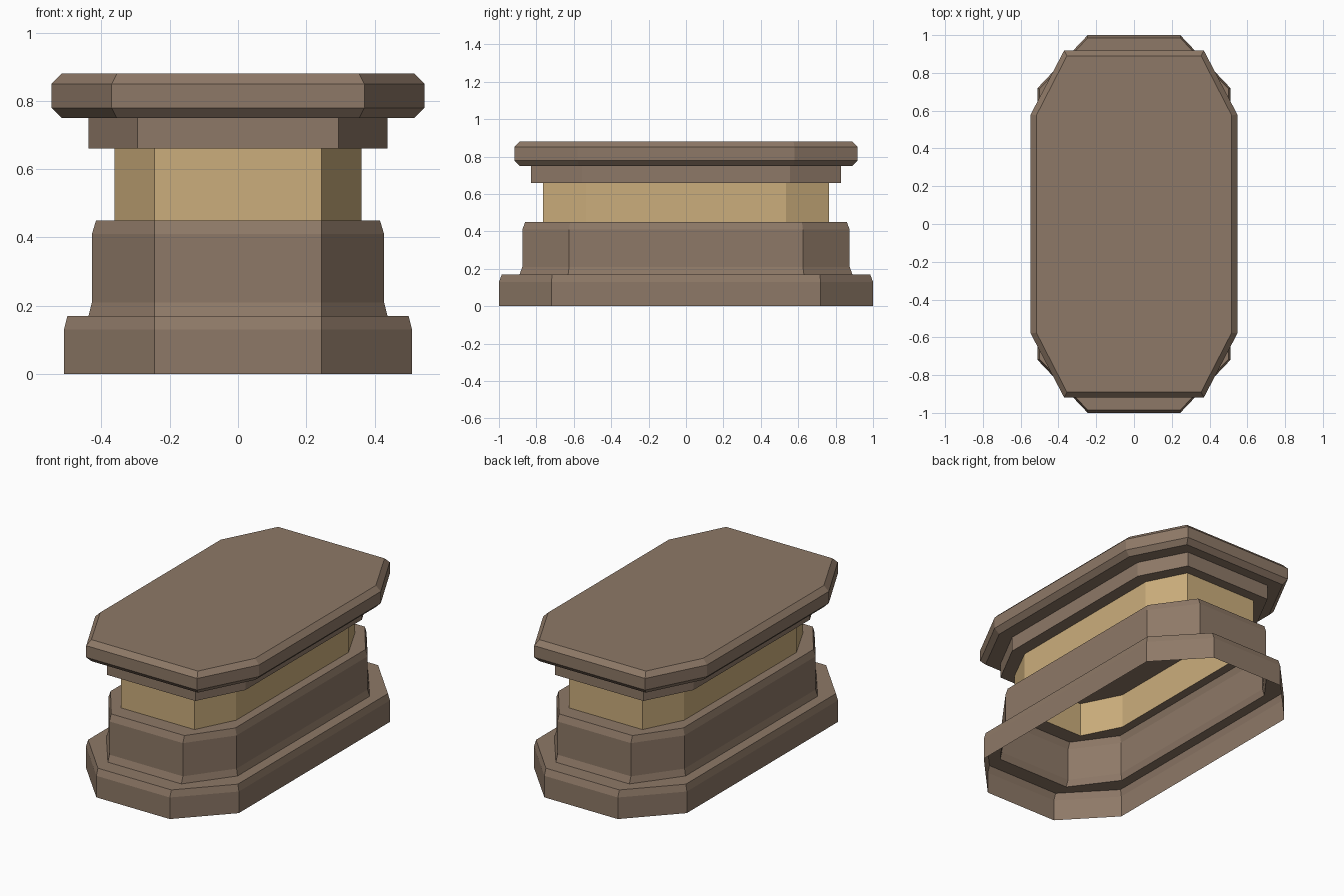
import bpy
import bmesh

cube = bpy.data.objects.get("Cube")
if cube:
    bpy.data.objects.remove(cube, do_unlink=True)


def make_material(name, colour):
    mat = bpy.data.materials.new(name)
    mat.use_nodes = True
    mat.diffuse_color = colour
    mat.node_tree.nodes["Principled BSDF"].inputs["Base Color"].default_value = colour
    return mat


brown = make_material("stone brown", (0.27, 0.19, 0.135, 1))
tan = make_material("sandy tan", (0.60, 0.42, 0.20, 1))


def ring(bm, z, hx, hy, cx, cy):
    """Chamfered rectangle: half sizes hx, hy; flat sides reach cx and cy."""
    points = [(cx, -hy), (hx, -cy), (hx, cy), (cx, hy),
              (-cx, hy), (-hx, cy), (-hx, -cy), (-cx, -hy)]
    return [bm.verts.new((x, y, z)) for x, y in points]


def tier(name, mat, sections, bottom=False, top=False, hole=None):
    """Loft sections upward; hole is a smaller section that leaves an end open."""
    bm = bmesh.new()
    rings = [ring(bm, *s) for s in sections]
    if hole:
        rings.append(ring(bm, *hole))
    for low, high in zip(rings, rings[1:]):
        for i in range(8):
            j = (i + 1) % 8
            bm.faces.new((low[i], low[j], high[j], high[i]))
    if bottom:
        bm.faces.new(rings[0][::-1])
    if top:
        bm.faces.new(rings[-1])
    mesh = bpy.data.meshes.new(name)
    bm.to_mesh(mesh)
    bm.free()
    mesh.materials.append(mat)
    obj = bpy.data.objects.new(name, mesh)
    bpy.context.collection.objects.link(obj)
    return obj


# Hollow foot, open underneath, its ledge running in to the plinth
tier("base", brown, [(0, 0.51, 1.0, 0.245, 0.72),
                     (0.13, 0.51, 1.0, 0.245, 0.72),
                     (0.17, 0.50, 0.985, 0.245, 0.715)],
     hole=(0.17, 0.438, 0.89, 0.245, 0.63))

# Hollow plinth with flared bottom and bevelled top
tier("plinth", brown, [(0.17, 0.438, 0.89, 0.245, 0.63),
                       (0.21, 0.428, 0.875, 0.245, 0.625),
                       (0.41, 0.428, 0.875, 0.245, 0.625),
                       (0.45, 0.416, 0.86, 0.245, 0.62)],
     hole=(0.45, 0.362, 0.765, 0.245, 0.535))

# Recessed tan band
tier("neck", tan, [(0.45, 0.362, 0.765, 0.245, 0.535),
                   (0.66, 0.362, 0.765, 0.245, 0.535)])

# Step below the slab, closing the hollow
tier("cornice", brown, [(0.66, 0.438, 0.828, 0.295, 0.555),
                        (0.75, 0.438, 0.828, 0.295, 0.555)], bottom=True)

# Bevelled slab on top
tier("top_slab", brown, [(0.75, 0.517, 0.89, 0.355, 0.575),
                         (0.78, 0.547, 0.918, 0.37, 0.58),
                         (0.85, 0.547, 0.918, 0.37, 0.58),
                         (0.88, 0.517, 0.89, 0.355, 0.575)],
     bottom=True, top=True)
